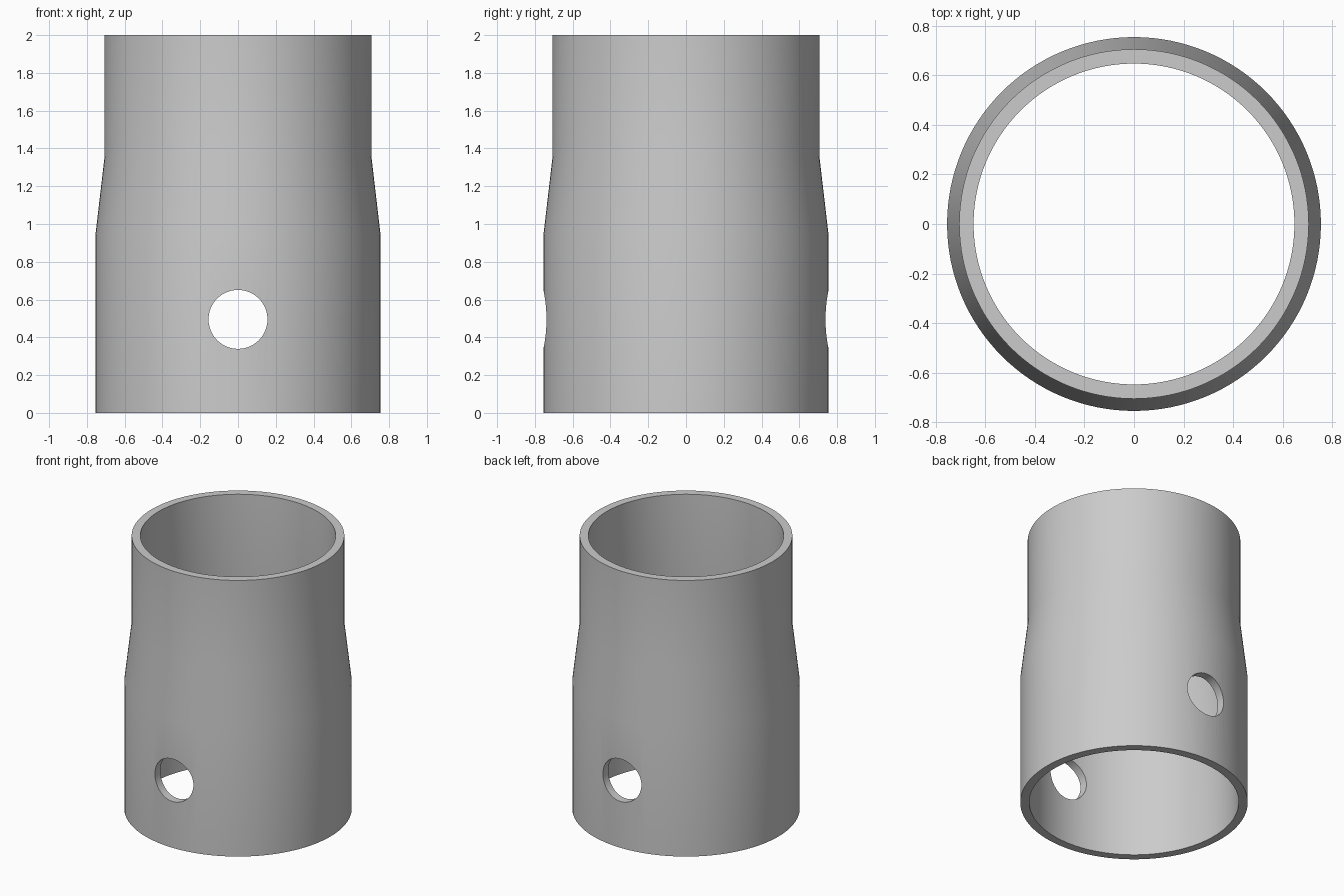
import bpy
import bmesh
import math

SEGMENTS = 128

cube = bpy.data.objects.get("Cube")
if cube:
    bpy.data.objects.remove(cube, do_unlink=True)

# Single plain grey
grey = bpy.data.materials.new("plain_grey")
grey.use_nodes = True
colour = (0.6, 0.6, 0.6, 1.0)
grey.diffuse_color = colour
grey.node_tree.nodes["Principled BSDF"].inputs["Base Color"].default_value = colour

# Wall cross-section: outer side going up, inner side coming down
outer = [(0.755, 0.0), (0.755, 0.94), (0.706, 1.36), (0.706, 2.0)]
inner = [(0.648, 2.0), (0.648, 1.36), (0.695, 0.94), (0.695, 0.0)]
profile = outer + inner

# Reducing sleeve, turned around z
bm = bmesh.new()
rings = []
for radius, z in profile:
    ring = []
    for i in range(SEGMENTS):
        a = math.tau * i / SEGMENTS
        ring.append(bm.verts.new((radius * math.cos(a), radius * math.sin(a), z)))
    rings.append(ring)
for k, ring in enumerate(rings):
    following = rings[(k + 1) % len(rings)]
    for i in range(SEGMENTS):
        j = (i + 1) % SEGMENTS
        bm.faces.new((ring[i], ring[j], following[j], following[i]))
bmesh.ops.recalc_face_normals(bm, faces=bm.faces)
mesh = bpy.data.meshes.new("sleeve")
bm.to_mesh(mesh)
bm.free()
mesh.materials.append(grey)
sleeve = bpy.data.objects.new("sleeve", mesh)
bpy.context.collection.objects.link(sleeve)

# Pin hole through front and back walls
bpy.ops.mesh.primitive_cylinder_add(vertices=64, radius=0.156, depth=2,
                                    location=(0, 0, 0.495),
                                    rotation=(math.pi / 2, 0, 0))
cutter = bpy.context.object
cutter.name = "pin_hole_cutter"
cutter.data.materials.append(grey)

bpy.ops.object.select_all(action="DESELECT")
sleeve.select_set(True)
bpy.context.view_layer.objects.active = sleeve
cut = sleeve.modifiers.new("pin_hole", "BOOLEAN")
cut.operation = "DIFFERENCE"
cut.solver = "EXACT"
cut.object = cutter
bpy.ops.object.modifier_apply(modifier=cut.name)
bpy.data.objects.remove(cutter, do_unlink=True)

# Smooth walls with crisp rims
bpy.ops.object.shade_smooth_by_angle(angle=math.radians(30))
